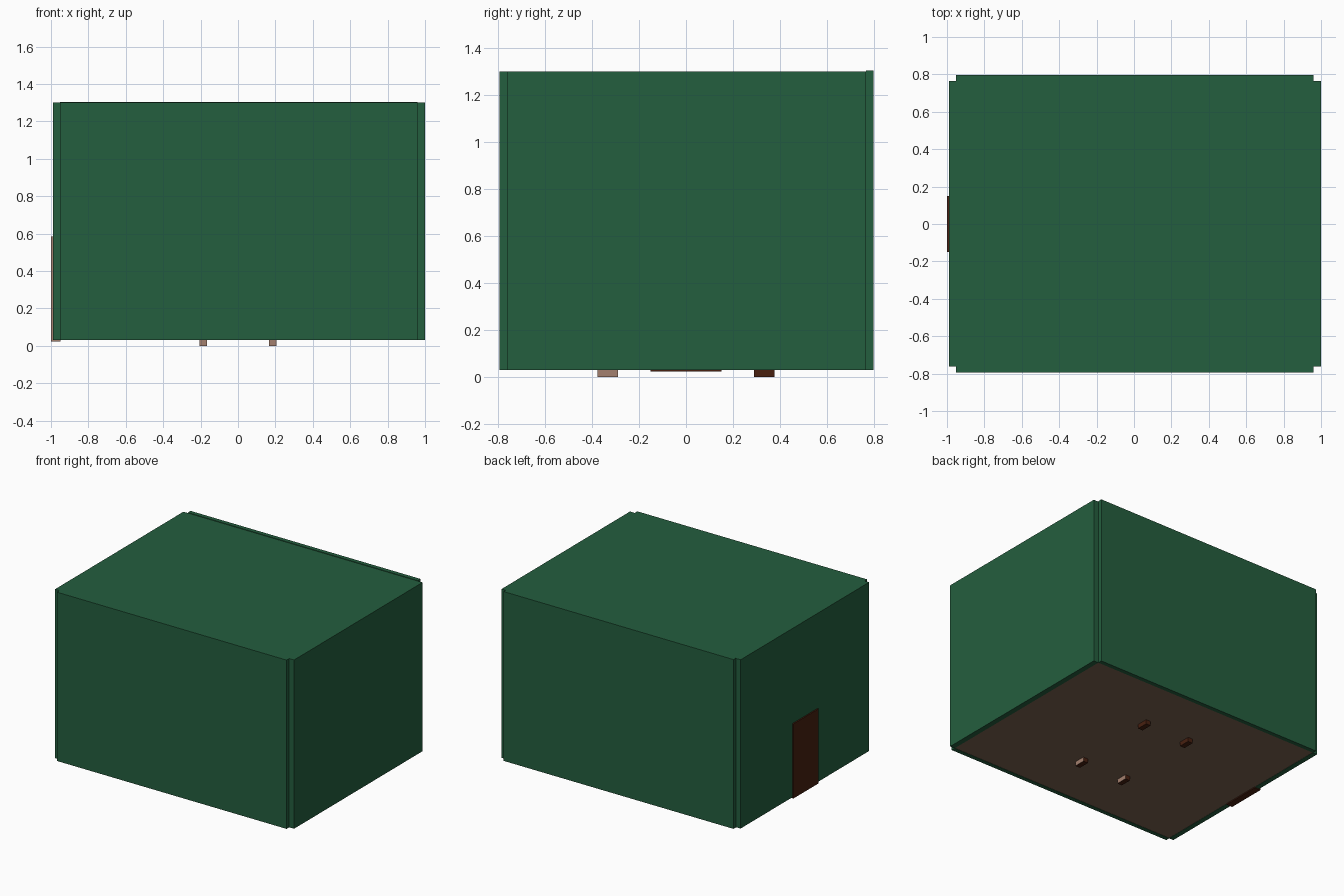
import bpy, bmesh

if "Cube" in bpy.data.objects:
    bpy.data.objects.remove(bpy.data.objects["Cube"])


def mat(name, rgb):
    m = bpy.data.materials.new(name)
    lin = [((c / 255 + 0.055) / 1.055) ** 2.4 for c in rgb]
    m.diffuse_color = (*lin, 1)
    m.use_nodes = True
    m.node_tree.nodes["Principled BSDF"].inputs["Base Color"].default_value = m.diffuse_color
    return m


green = mat("wall_green", (36, 94, 62))
floor_brown = mat("floor_brown", (122, 98, 80))
dark = mat("dark_wood", (72, 32, 16))
tan = mat("tan_wood", (164, 128, 110))


def box(name, x, y, z, *mats, rule=None):
    """Axis-aligned box from (min, max) ranges; rule(face) picks the material."""
    bm = bmesh.new()
    bmesh.ops.create_cube(bm, size=1)
    for v in bm.verts:
        v.co = [r[0] if c < 0 else r[1] for c, r in zip(v.co, (x, y, z))]
    bm.normal_update()
    for f in bm.faces:
        f.material_index = rule(f) if rule else 0
    me = bpy.data.meshes.new(name)
    bm.to_mesh(me)
    bm.free()
    for m in mats:
        me.materials.append(m)
    ob = bpy.data.objects.new(name, me)
    bpy.context.collection.objects.link(ob)
    return ob


# room shell: four wall panels that leave notched corners
Z = (0.03, 1.3)
box("front_wall", (-0.953, 0.96), (-0.793, -0.762), Z, green)
box("back_wall", (-0.953, 0.96), (0.765, 0.797), (0.03, 1.304), green)
box("left_wall", (-0.99, -0.953), (-0.762, 0.765), Z, green)
box("right_wall", (0.96, 1.0), (-0.762, 0.765), Z, green)
box("ceiling", (-0.953, 0.96), (-0.762, 0.765), (1.27, 1.3), green)
box("floor", (-0.953, 0.96), (-0.762, 0.765), (0.032, 0.06), floor_brown)

# door on the left wall, with a paler front edge
box("door", (-1.0, -0.95), (-0.15, 0.15), (0.024, 0.585), dark, tan,
    rule=lambda f: int(f.normal.y < -0.5))

# table inside the room, its feet reaching down through the floor
for sx, side in ((-1, "left"), (1, "right")):
    for sy, end in ((-1, "front"), (1, "back")):
        cx, cy = 0.187 * sx, 0.333 * sy
        box(f"table_leg_{end}_{side}", (cx - 0.02, cx + 0.02),
            (cy - 0.043, cy + 0.043), (0, 0.21), dark, tan,
            rule=lambda f, sy=sy: int(sy < 0 and (f.normal.x > 0.5 or f.normal.y < -0.5)))
box("table_top", (-0.24, 0.24), (-0.42, 0.42), (0.21, 0.25), dark)
